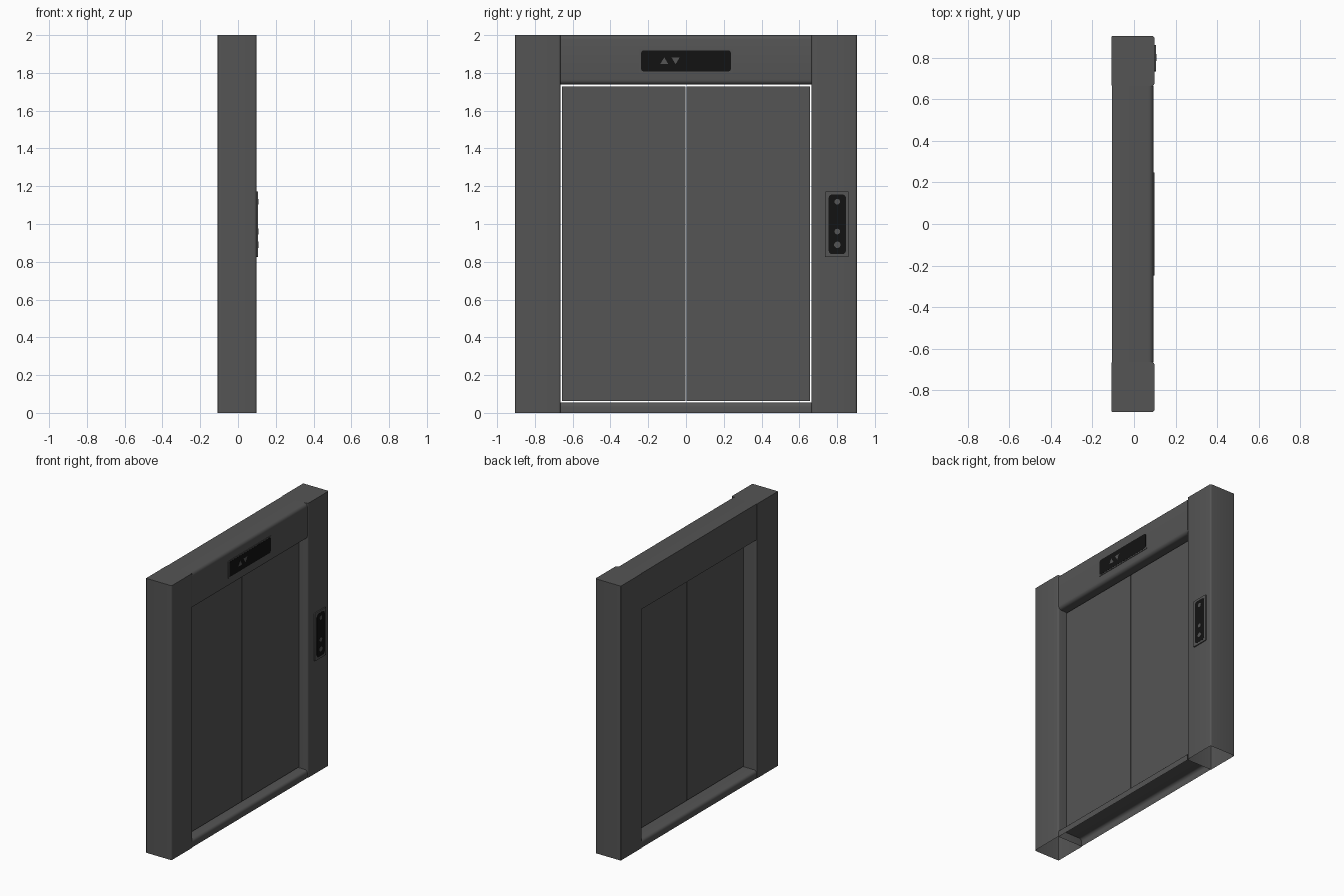
import bpy, bmesh, math
from mathutils import Vector

if "Cube" in bpy.data.objects:
    bpy.data.objects.remove(bpy.data.objects["Cube"])


def material(name, v):
    m = bpy.data.materials.new(name)
    m.diffuse_color = (v, v, v, 1)
    m.use_nodes = True
    m.node_tree.nodes["Principled BSDF"].inputs["Base Color"].default_value = m.diffuse_color
    return m


STEEL = material("dark_grey_metal", 0.09)
BLACK = material("black_glass", 0.006)


def rounded(a0, b0, a1, b1, radii, seg=5):
    """Rectangle outline; radii for corners (a0,b0), (a1,b0), (a1,b1), (a0,b1)."""
    pts = []
    corners = [(a0, b0, 1, 1), (a1, b0, -1, 1), (a1, b1, -1, -1), (a0, b1, 1, -1)]
    for i, ((a, b, sa, sb), r) in enumerate(zip(corners, radii)):
        if r == 0:
            pts.append((a, b))
            continue
        for k in range(seg + 1):
            t = math.pi + i * math.pi / 2 + k / seg * math.pi / 2
            pts.append((a + sa * r + r * math.cos(t), b + sb * r + r * math.sin(t)))
    return pts


def prism(name, pts, axis, lo, hi, mat, cap_lo=True, cap_hi=True, closed=True):
    """Extrude a 2D outline along an axis: z uses (x,y), y uses (x,z), x uses (y,z)."""
    place = {'z': lambda a, b, h: (a, b, h),
             'y': lambda a, b, h: (a, h, b),
             'x': lambda a, b, h: (h, a, b)}[axis]
    bm = bmesh.new()
    low = [bm.verts.new(place(a, b, lo)) for a, b in pts]
    top = [bm.verts.new(place(a, b, hi)) for a, b in pts]
    n = len(pts)
    for i in range(n if closed else n - 1):
        j = (i + 1) % n
        bm.faces.new((low[i], low[j], top[j], top[i]))
    if cap_lo:
        bm.faces.new(low[::-1])
    if cap_hi:
        bm.faces.new(top)
    bmesh.ops.recalc_face_normals(bm, faces=bm.faces)
    me = bpy.data.meshes.new(name)
    bm.to_mesh(me)
    bm.free()
    me.materials.append(mat)
    ob = bpy.data.objects.new(name, me)
    bpy.context.collection.objects.link(ob)
    bpy.context.view_layer.objects.active = ob
    ob.select_set(True)
    bpy.ops.object.shade_smooth_by_angle(angle=math.radians(35))
    ob.select_set(False)
    return ob


INNER, OUTER = 0.664, 0.905
BACK, FRONT = -0.108, 0.098

# side posts: hollow, open at the bottom, rounded front edges
for side, s in (("left", -1), ("right", 1)):
    y0, y1 = sorted((s * INNER, s * OUTER))
    prism(side + "_post", rounded(BACK, y0, FRONT, y1, (0.004, 0.012, 0.012, 0.004)),
          'z', 0, 2, STEEL, cap_lo=False)
    # sliding door leaf
    y0, y1 = sorted((s * 0.0025, s * 0.657))
    prism(side + "_door", rounded(-0.005, y0, 0.03, y1, (0,) * 4), 'z', 0.064, 1.729, STEEL)

# lintel with rounded front edges
prism("lintel", rounded(-0.105, 1.738, 0.094, 2.0, (0, 0.025, 0.025, 0)),
      'y', -INNER, INNER, STEEL)

# sill: an open channel with rounded top edges
sill = rounded(-0.105, 0, 0.094, 0.056, (0, 0, 0.022, 0.022))
sill = sill[1:] + sill[:1]
prism("sill", sill, 'y', -INNER, INNER, STEEL, cap_lo=False, cap_hi=False, closed=False)

# floor display above the doors
prism("display_frame", rounded(-0.248, 1.80, 0.248, 1.927, (0.006,) * 4, 3),
      'x', 0.09, 0.0975, STEEL)
prism("display_glass", rounded(-0.238, 1.808, 0.238, 1.919, (0.014,) * 4, 3),
      'x', 0.096, 0.0985, BLACK)

# call panel on the right post
prism("call_panel_frame", rounded(0.735, 0.825, 0.862, 1.172, (0.006,) * 4, 3),
      'x', 0.09, 0.106, STEEL)
prism("call_panel_glass", rounded(0.755, 0.84, 0.847, 1.157, (0.02,) * 4, 3),
      'x', 0.105, 0.107, BLACK)


# direction arrows on the display
for name, y, d in (("up_arrow", -0.115, 1), ("down_arrow", -0.055, -1)):
    prism(name, [(y - 0.022, 1.864 - d * 0.018), (y + 0.022, 1.864 - d * 0.018),
                 (y, 1.864 + d * 0.018)], 'x', 0.098, 0.099, STEEL)

# round call buttons and indicator
for i, (z, r) in enumerate(((1.118, 0.015), (0.96, 0.015), (0.89, 0.017))):
    ring = [(0.801 + r * math.cos(k * math.tau / 20), z + r * math.sin(k * math.tau / 20))
            for k in range(20)]
    prism("call_button_%d" % (i + 1), ring, 'x', 0.1065, 0.108, STEEL)
